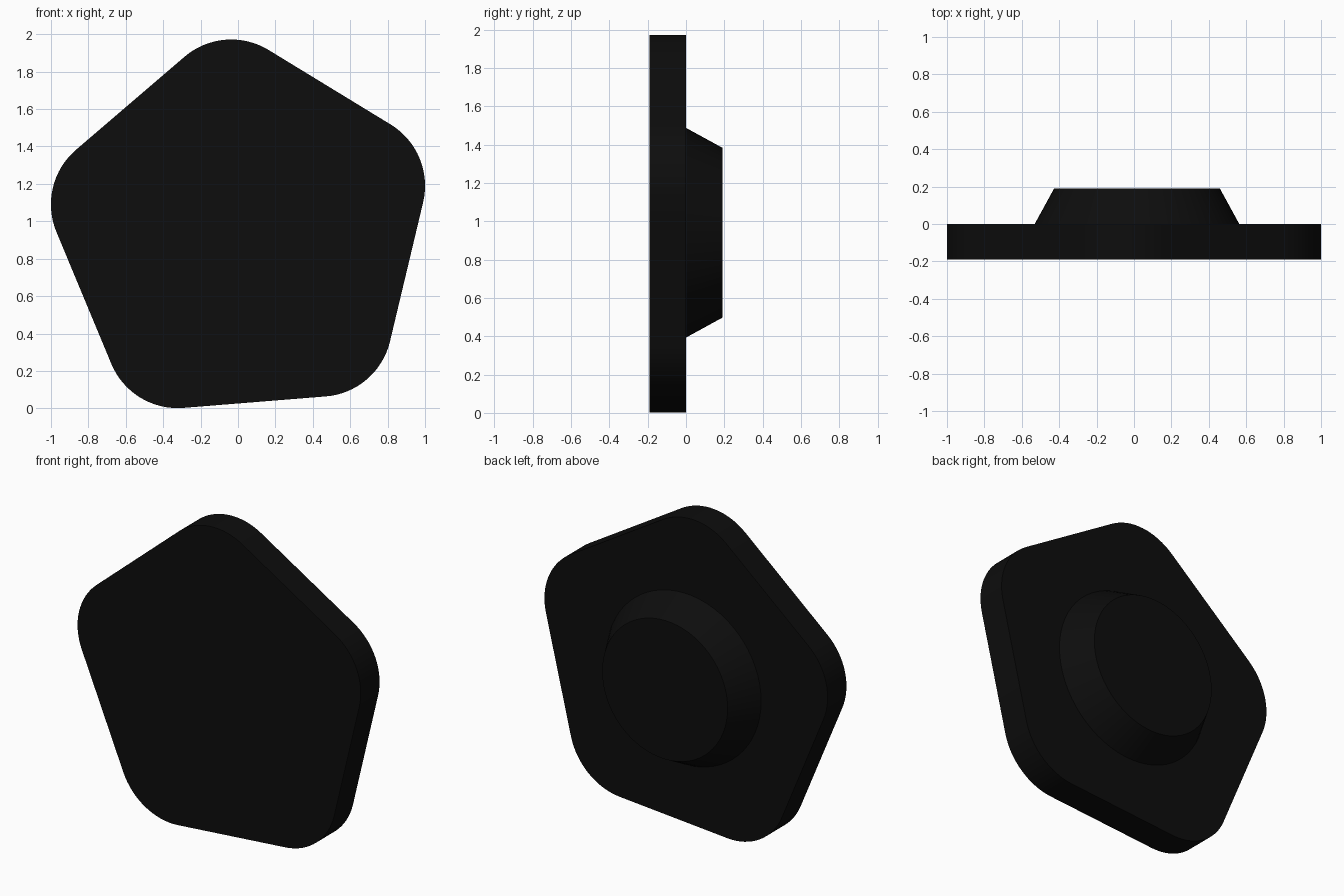
import bpy
import bmesh
from math import sin, cos, radians

cube = bpy.data.objects.get("Cube")
if cube:
    bpy.data.objects.remove(cube, do_unlink=True)

CENTRE_X, CENTRE_Z = 0.016, 0.94
HALF_DEPTH = 0.19

black = bpy.data.materials.new("matte_black")
black.use_nodes = True
colour = (0.004, 0.004, 0.004, 1)
black.diffuse_color = colour
black.node_tree.nodes["Principled BSDF"].inputs["Base Color"].default_value = colour


def rounded_pentagon(spread, radius, tilt, steps):
    """Outline of five corner arcs joined by straight edges."""
    points = []
    for corner in range(5):
        mid = tilt + 72 * corner
        for i in range(steps + 1):
            a = radians(mid - 36 + 72 * i / steps)
            points.append((spread * cos(radians(mid)) + radius * cos(a),
                           spread * sin(radians(mid)) + radius * sin(a)))
    return points


def circle(radius, count):
    angles = [radians(360 * i / count) for i in range(count)]
    return [(radius * cos(a), radius * sin(a)) for a in angles]


def loft(name, front, back, y_front, y_back, cap_front=True):
    """Join two matching outlines with side walls and end caps."""
    bm = bmesh.new()
    rings = [[bm.verts.new((CENTRE_X + x, y, CENTRE_Z + z)) for x, z in outline]
             for outline, y in ((front, y_front), (back, y_back))]
    n = len(front)
    for i in range(n):
        j = (i + 1) % n
        bm.faces.new((rings[0][i], rings[1][i], rings[1][j], rings[0][j]))
    if cap_front:
        bm.faces.new(rings[0])
    bm.faces.new(rings[1][::-1])
    mesh = bpy.data.meshes.new(name)
    bm.to_mesh(mesh)
    bm.free()
    mesh.materials.append(black)
    obj = bpy.data.objects.new(name, mesh)
    bpy.context.collection.objects.link(obj)
    bpy.ops.object.select_all(action="DESELECT")
    obj.select_set(True)
    bpy.context.view_layer.objects.active = obj
    bpy.ops.object.shade_smooth_by_angle(angle=radians(30))
    return obj


# Flat pentagonal plate facing the front
outline = rounded_pentagon(0.65, 0.384, 22.6, 16)
loft("pentagon_plate", outline, outline, -HALF_DEPTH, 0)

# Tapered round boss on the back, open where it meets the plate
loft("back_boss", circle(0.547, 64), circle(0.443, 64), 0, HALF_DEPTH, cap_front=False)
